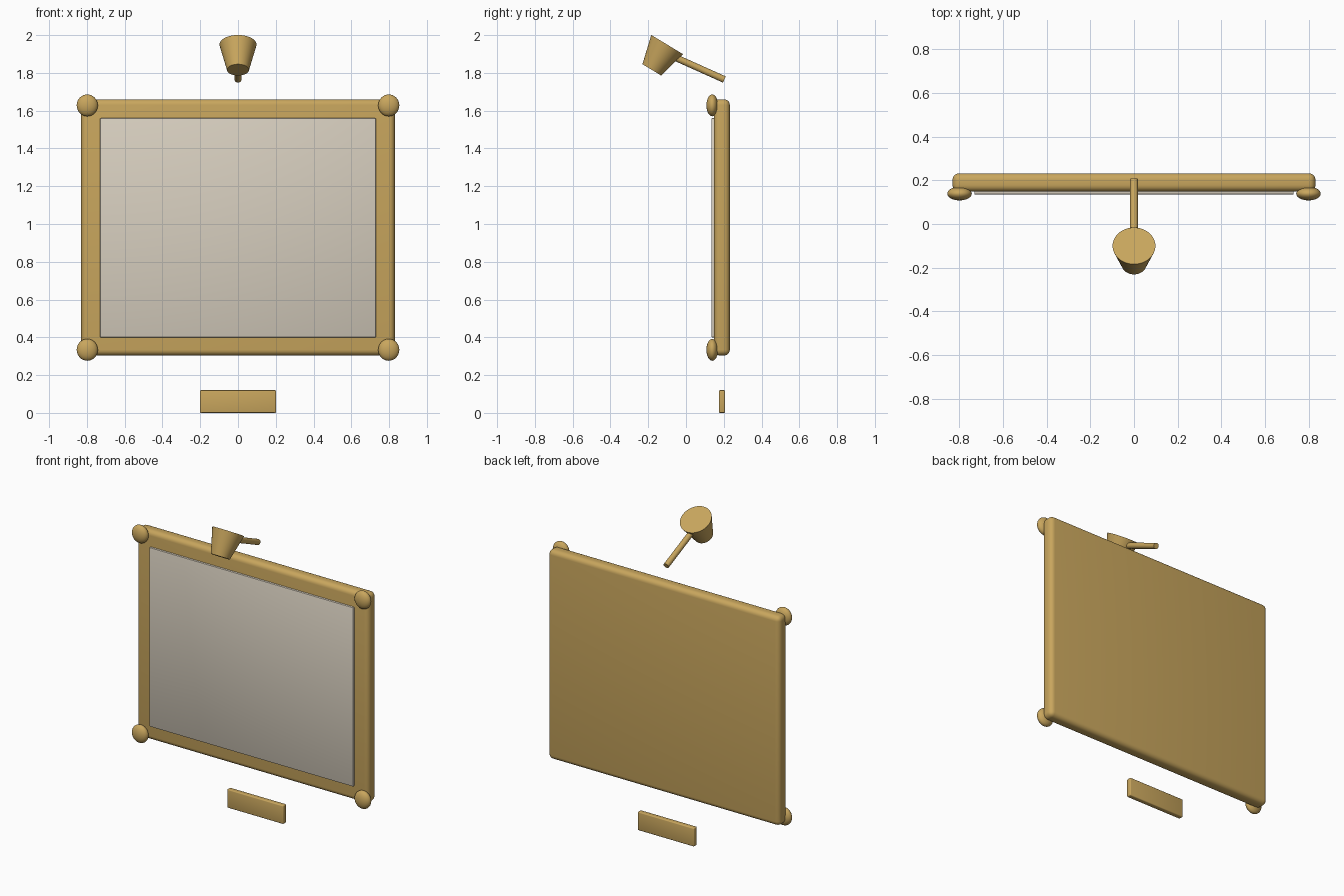
import bpy, math
from mathutils import Vector

if "Cube" in bpy.data.objects:
    bpy.data.objects.remove(bpy.data.objects["Cube"])


def material(name, rgb):
    m = bpy.data.materials.new(name)
    m.diffuse_color = (*rgb, 1)
    m.use_nodes = True
    m.node_tree.nodes["Principled BSDF"].inputs["Base Color"].default_value = m.diffuse_color
    return m


GOLD = material("antique_gold", (0.58, 0.38, 0.11))
CANVAS = material("pale_canvas", (0.68, 0.62, 0.52))


def finish(name, mat, angle=40):
    ob = bpy.context.object
    ob.name = name
    ob.data.materials.append(mat)
    bpy.ops.object.shade_smooth_by_angle(angle=math.radians(angle))
    return ob


def box(name, lo, hi, bevel, segments, mat):
    lo, hi = Vector(lo), Vector(hi)
    bpy.ops.mesh.primitive_cube_add(size=1, location=(lo + hi) / 2)
    ob = bpy.context.object
    ob.scale = hi - lo
    bpy.ops.object.transform_apply(location=False, rotation=False, scale=True)
    mod = ob.modifiers.new("rounded_edges", 'BEVEL')
    mod.width, mod.segments = bevel, segments
    bpy.ops.object.modifier_apply(modifier=mod.name)
    return finish(name, mat)


def tapered_rod(name, start, end, r1, r2, mat):
    a, b = Vector(start), Vector(end)
    bpy.ops.mesh.primitive_cone_add(vertices=48, radius1=r1, radius2=r2,
                                    depth=(b - a).length, location=(a + b) / 2)
    bpy.context.object.rotation_euler = (b - a).to_track_quat('Z', 'Y').to_euler()
    return finish(name, mat)


# Picture frame, canvas panel and name plaque
box("frame", (-0.83, 0.148, 0.304), (0.83, 0.232, 1.66), 0.03, 5, GOLD)
box("canvas", (-0.73, 0.135, 0.40), (0.73, 0.165, 1.56), 0.004, 2, CANVAS)
box("plaque", (-0.202, 0.175, 0.0), (0.202, 0.207, 0.12), 0.006, 3, GOLD)

# Corner ornaments: flattened balls
for sx, side in ((-1, "left"), (1, "right")):
    for z, level in ((0.334, "lower"), (1.628, "upper")):
        bpy.ops.mesh.primitive_uv_sphere_add(segments=32, ring_count=16, radius=1,
                                             location=(sx * 0.798, 0.139, z))
        bpy.context.object.scale = (0.056, 0.031, 0.058)
        bpy.ops.object.transform_apply(location=False, rotation=False, scale=True)
        finish(f"ornament_{level}_{side}", GOLD)

# Picture lamp: slanted arm and tapered shade
tapered_rod("lamp_arm", (0, 0.203, 1.765), (0, -0.08, 1.892), 0.018, 0.018, GOLD)
tapered_rod("lamp_shade", (0, -0.181, 1.816), (0, -0.100, 1.950), 0.058, 0.098, GOLD)
